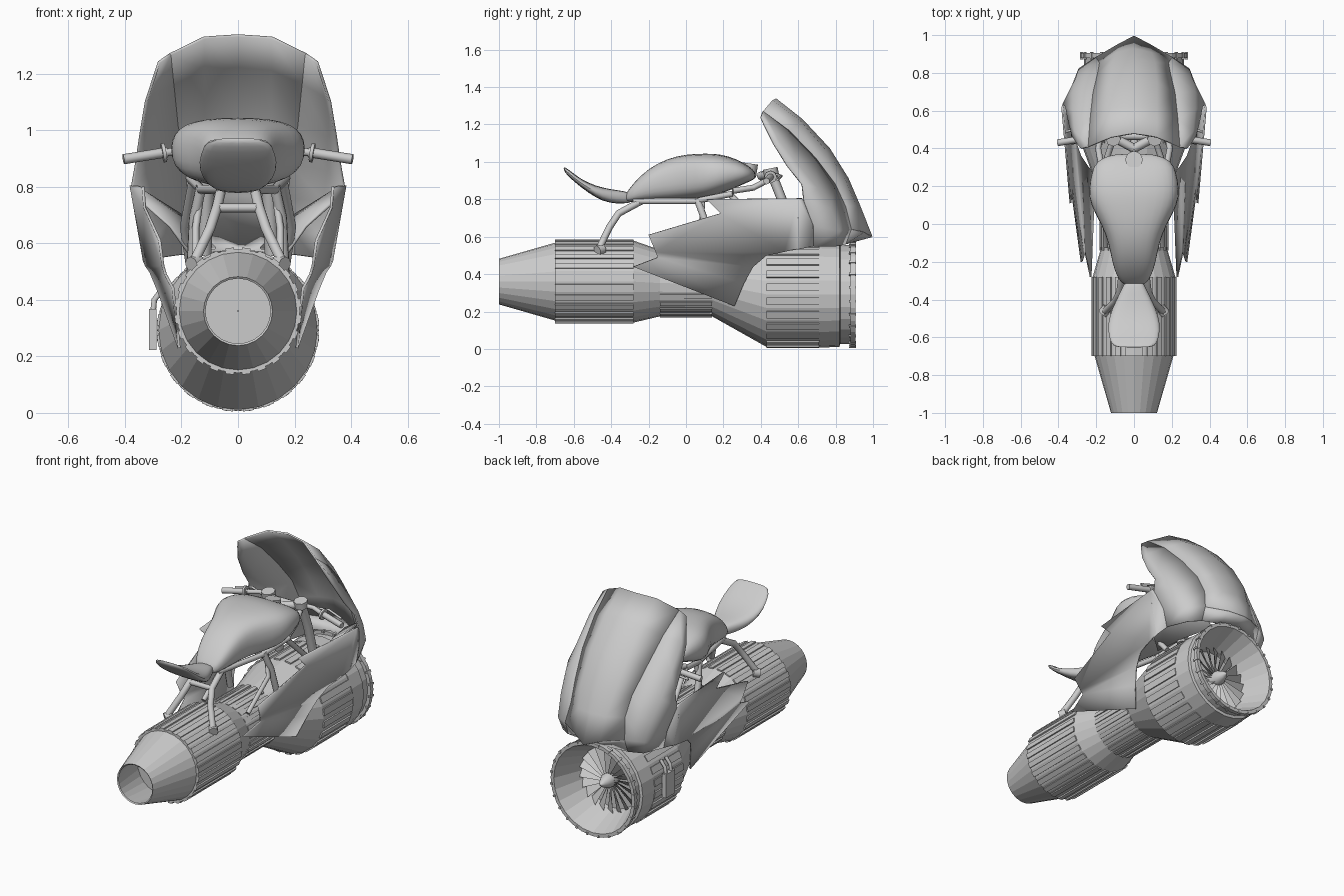
import bpy, bmesh, math
from mathutils import Vector, Matrix

if "Cube" in bpy.data.objects:
    bpy.data.objects.remove(bpy.data.objects["Cube"])


def finish(name, bm, angle=35, thick=0, subdiv=0):
    bmesh.ops.recalc_face_normals(bm, faces=bm.faces)
    me = bpy.data.meshes.new(name)
    bm.to_mesh(me)
    bm.free()
    ob = bpy.data.objects.new(name, me)
    bpy.context.collection.objects.link(ob)
    if thick:
        m = ob.modifiers.new("thickness", 'SOLIDIFY')
        m.thickness, m.offset = thick, 0
    if subdiv:
        m = ob.modifiers.new("smooth", 'SUBSURF')
        m.levels = m.render_levels = subdiv
    bpy.ops.object.select_all(action='DESELECT')
    ob.select_set(True)
    bpy.context.view_layer.objects.active = ob
    if angle:
        bpy.ops.object.shade_smooth_by_angle(angle=math.radians(angle))
    return ob


def grid(name, rows, closed=False, caps=False, **kw):
    bm = bmesh.new()
    vs = [[bm.verts.new(p) for p in r] for r in rows]
    n = len(rows[0])
    for a, b in zip(vs, vs[1:]):
        for i in range(n if closed else n - 1):
            j = (i + 1) % n
            bm.faces.new((a[i], a[j], b[j], b[i]))
    if caps:
        bm.faces.new(vs[0])
        bm.faces.new(vs[-1])
    return finish(name, bm, **kw)


def lathe(name, prof, n=24, caps=False, angle=0):
    # profile entries: y, axis height, radius
    return grid(name, [[(r * math.sin(2 * math.pi * i / n), y, z + r * math.cos(2 * math.pi * i / n))
                        for i in range(n)] for y, z, r in prof], closed=True, caps=caps, angle=angle)


def body(name, secs, n=14, e=0.8, subdiv=1):
    # rounded sections: y, bottom, top, half width
    def pw(v):
        return math.copysign(abs(v) ** e, v)
    rows = []
    for y, lo, hi, w in secs:
        rows.append([(w * pw(math.cos(2 * math.pi * i / n)), y,
                      (lo + hi) / 2 + (hi - lo) / 2 * pw(math.sin(2 * math.pi * i / n))) for i in range(n)])
    return grid(name, rows, closed=True, caps=True, subdiv=subdiv, angle=60)


def tube(name, pts, r):
    cu = bpy.data.curves.new(name, 'CURVE')
    cu.dimensions = '3D'
    cu.bevel_depth, cu.bevel_resolution, cu.use_fill_caps = r, 2, True
    sp = cu.splines.new('POLY')
    sp.points.add(len(pts) - 1)
    for p, c in zip(sp.points, pts):
        p.co = (*c, 1)
    ob = bpy.data.objects.new(name, cu)
    bpy.context.collection.objects.link(ob)
    bpy.ops.object.select_all(action='DESELECT')
    ob.select_set(True)
    bpy.context.view_layer.objects.active = ob
    bpy.ops.object.convert(target='MESH')
    bpy.ops.object.shade_smooth_by_angle(angle=math.radians(50))


def box(name, c, s):
    bm = bmesh.new()
    bmesh.ops.create_cube(bm, size=1, matrix=Matrix.Translation(c) @ Matrix.Diagonal((*s, 1)))
    return finish(name, bm, angle=0)


def ribs(name, n, y0, y1, zc, r, w, h):
    bm = bmesh.new()
    for i in range(n):
        m = (Matrix.Translation((0, (y0 + y1) / 2, zc)) @ Matrix.Rotation(2 * math.pi * (i + .5) / n, 4, 'Y')
             @ Matrix.Translation((0, 0, r)) @ Matrix.Diagonal((w, y1 - y0, h, 1)))
        bmesh.ops.create_cube(bm, size=1, matrix=m)
    finish(name, bm, angle=0)


# Turbine: exhaust, rear drum, waist, intake drum and inner duct
R, F = .36, .292
lathe("exhaust_nozzle", [(-.76, R, .002), (-.76, R, .15), (-.995, R, .115), (-1, R, .122), (-.7, R, .208)])
lathe("turbine_shell", [(-.70, R, .20), (-.70, R, .219), (-.28, R, .219), (-.14, .352, .178), (.14, .348, .174),
                        (.43, F, .281), (.71, F, .281), (.71, F, .285), (.82, F, .281), (.825, F, .265),
                        (.88, F, .265), (.88, F, .286), (.905, F, .286), (.905, F, .265), (.73, F, .195),
                        (.70, F, .19), (.70, F, .01)])
ribs("rear_cooling_ribs", 24, -.70, -.28, R, .216, .030, .018)
ribs("waist_cooling_ribs", 24, -.14, .14, .35, .175, .024, .014)
ribs("front_cooling_ribs", 24, .43, .71, F, .278, .040, .018)
ribs("intake_rim_bolts", 24, .872, .91, F, .281, .012, .014)

# Intake fan and spinner
bm = bmesh.new()
for i in range(20):
    rot = Matrix.Translation((0, 0, F)) @ Matrix.Rotation(2 * math.pi * i / 20, 4, 'Y')
    q = [(-.006, .72, .02), (.010, .76, .02), (.032, .755, .195), (-.022, .725, .195)]
    bm.faces.new([bm.verts.new(rot @ Vector(p)) for p in q])
finish("fan_blades", bm, angle=0)
lathe("fan_spinner", [(.70, F, .045), (.77, F, .042), (.81, F, .022), (.835, F, .003)], n=16, caps=True, angle=50)

# Tank and saddle body, fuel cap
body("tank_body", [(-.33, .785, .82, .055), (-.28, .785, .89, .092), (-.20, .788, .968, .118),
                   (-.10, .79, 1.02, .135), (0, .795, 1.043, .175), (.10, .80, 1.047, .235),
                   (.18, .825, 1.045, .245), (.27, .862, 1.018, .228), (.335, .893, .98, .205),
                   (.375, .91, .945, .11)], n=16, e=.7)
cap = bmesh.new()
bmesh.ops.create_cone(cap, cap_ends=True, segments=20, radius1=.045, radius2=.045, depth=.07,
                      matrix=Matrix.Translation((0, .335, .957)) @ Matrix.Rotation(-.15, 4, 'X'))
finish("fuel_cap", cap)

# Upswept tail seat
body("tail_seat", [(-.655, .958, .975, .10), (-.635, .925, .966, .125), (-.56, .862, .905, .145),
                   (-.48, .805, .872, .132), (-.41, .778, .855, .10), (-.33, .775, .845, .06),
                   (-.28, .785, .83, .035)], n=12, e=.6)

# Windscreen and side fairing share one half grid, running top edge to underside
half = [[(0, .48, 1.335), (.12, .46, 1.327), (.24, .41, 1.268), (.28, .40, 1.24), (.292, .415, 1.20)],
        [(0, .62, 1.225), (.12, .61, 1.215), (.23, .55, 1.165), (.31, .49, 1.12), (.325, .465, 1.10)],
        [(0, .765, 1.07), (.12, .745, 1.06), (.215, .69, 1.02), (.32, .60, .98), (.345, .54, .98)],
        [(0, .865, .91), (.11, .85, .90), (.19, .795, .88), (.32, .70, .86), (.36, .62, .88)],
        [(0, .925, .77), (.09, .905, .765), (.18, .85, .76), (.305, .77, .75), (.376, .63, .79)],
        [(0, .992, .60), (.08, .95, .625), (.2, .88, .64), (.29, .82, .63), (.345, .68, .66)],
        [(0, .90, .575), (.08, .88, .57), (.2, .85, .56), (.27, .80, .55), (.32, .68, .55)]]


def flip(p):
    return (-p[0], p[1], p[2])


def both(rows):
    return [[flip(p) for p in r[2:0:-1]] + r[:3] for r in rows]


grid("windscreen", both(half[:6]), thick=.01, angle=60)
grid("nose_underside", both(half[5:]), thick=.006, angle=20)


# Side panels: angular flat outline, cut at two bend lines and folded inward
outline = [(.11, .80), (.185, .725), (-.20, .61), (-.15, .49), (-.28, .44), (.26, .23), (.31, .35),
           (.36, .44), (.43, .50), (.60, .535), (.68, .55), (.68, .66), (.63, .79), (.62, .805)]


def panel_x(y, z):
    x = .33 + (z - .52) * .17 if z > .52 else .33 - (.52 - z) * .32
    return x - .085 * max(0, .6 - y) - .35 * max(0, y - .64)


for s, side in ((1, "right"), (-1, "left")):
    def m(*pts):
        return [(s * x, y, z) for x, y, z in pts]
    grid(side + "_screen_fairing", [m(*r[2:]) for r in half], thick=.01, angle=45)
    bm = bmesh.new()
    bm.faces.new([bm.verts.new((0, y, z)) for y, z in outline])
    for co, no in (((0, 0, .52), (0, 0, 1)), ((0, .6, 0), (0, 1, 0))):
        bmesh.ops.bisect_plane(bm, geom=bm.verts[:] + bm.edges[:] + bm.faces[:], plane_co=co, plane_no=no)
    for v in bm.verts:
        v.co.x = s * panel_x(v.co.y, v.co.z)
    bmesh.ops.triangulate(bm, faces=bm.faces)
    finish(side + "_side_panel", bm, thick=.01, angle=30)
    # Inner cowling between panel and engine
    grid(side + "_inner_cowl", [m((.33, .42, .74), (.24, .45, .66), (.17, .42, .56)),
                                m((.33, .60, .78), (.22, .62, .70), (.13, .60, .58)),
                                m((.27, .80, .74), (.17, .80, .68), (.08, .80, .58))], thick=.01, angle=20)
    # Bars, grips, clamps and forks
    tube(side + "_grip", m((.25, .455, .922), (.405, .43, .897)), .018)
    tube(side + "_grip_collar", m((.256, .453, .921), (.268, .452, .919)), .034)
    tube(side + "_handlebar", m((.11, .46, .935), (.18, .475, .93), (.26, .452, .92)), .014)
    tube(side + "_brake_lever", m((.2, .47, .935), (.26, .51, .925), (.36, .49, .905)), .007)
    tube(side + "_fork", m((.11, .455, .945), (.11, .52, .78), (.12, .57, .56)), .026)
    tube(side + "_fork_top", m((.11, .458, .925), (.11, .45, .965)), .040)
    tube(side + "_clamp_arm", m((.0, .40, .925), (.11, .46, .935)), .024)
    tube(side + "_steering_stay", m((.17, .25, .845), (.14, .36, .862), (.11, .45, .91)), .016)
    # Frame tubes
    tube(side + "_rear_strut", m((.06, -.24, .79), (.075, -.36, .725), (.10, -.41, .65), (.155, -.465, .535)), .019)
    tube(side + "_rear_strut_foot", m((.14, -.445, .535), (.165, -.475, .525)), .028)
    tube(side + "_frame_rail", m((.06, -.28, .79), (.13, .05, .79), (.17, .25, .83)), .016)
    tube(side + "_front_strut", m((.13, .06, .80), (.155, .10, .69), (.165, .16, .48)), .019)
    tube(side + "_diagonal_strut", m((.13, .09, .79), (.15, .08, .65), (.15, -.12, .50)), .014)
    tube(side + "_engine_mount", m((.16, .24, .82), (.19, .40, .66), (.17, .50, .53)), .016)

tube("seat_cross_bar", [(-.075, -.36, .725), (.075, -.36, .725)], .016)
tube("fork_bridge", [(-.12, .465, .92), (.12, .465, .92)], .02)

# Control box and pipes on the left of the intake
box("control_box", (-.302, .60, .295), (.026, .09, .145))
for dy in (-.025, .025):
    tube("control_pipe", [(-.30, .60 + dy, .36), (-.296, .60 + dy, .40), (-.265, .60 + dy, .44)], .010)
